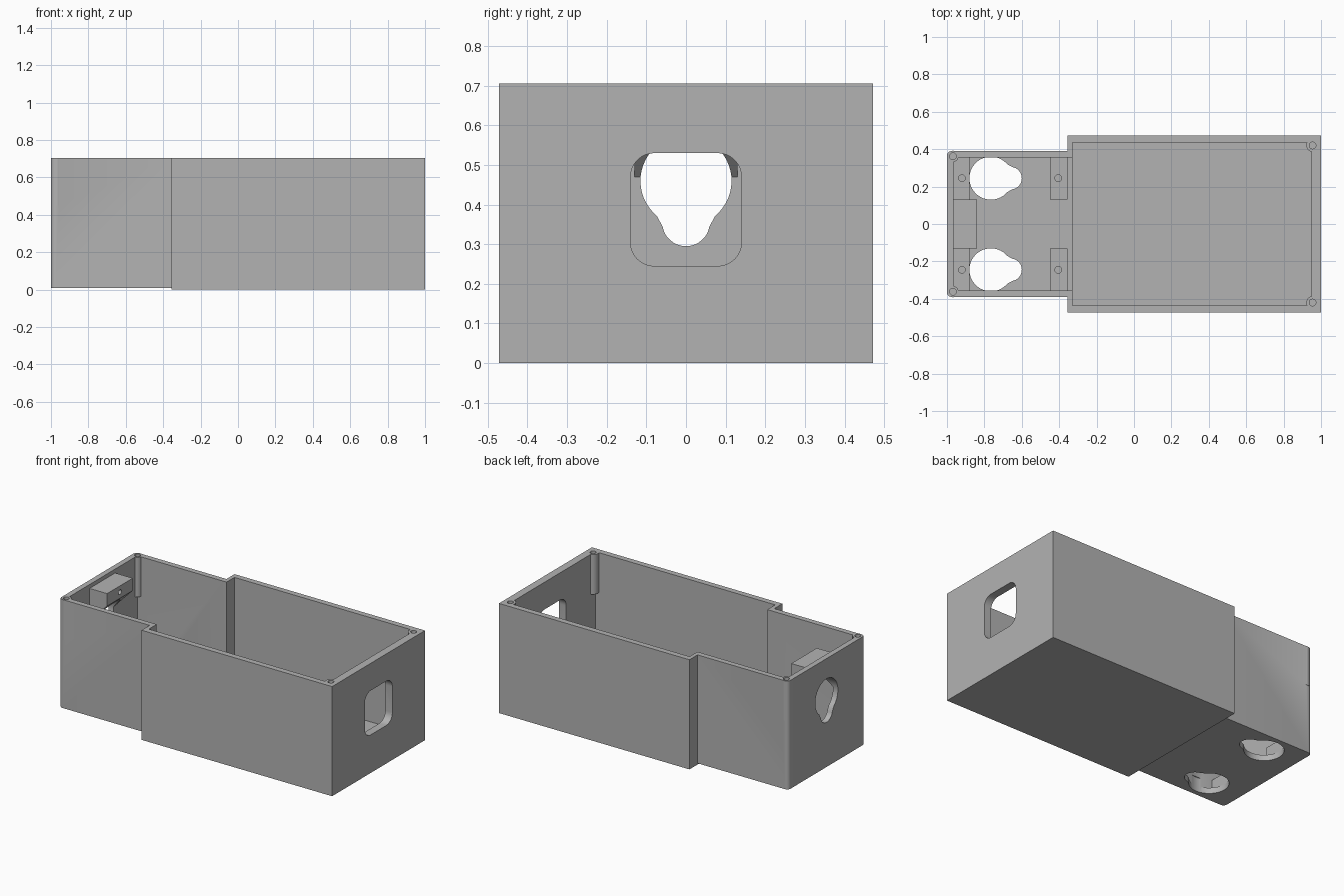
import bpy, bmesh, math

if "Cube" in bpy.data.objects:
    bpy.data.objects.remove(bpy.data.objects["Cube"], do_unlink=True)

grey = bpy.data.materials.new("matte grey plastic")
grey.use_nodes = True
grey.diffuse_color = (0.45, 0.45, 0.45, 1)
grey.node_tree.nodes["Principled BSDF"].inputs["Base Color"].default_value = (0.45, 0.45, 0.45, 1)

TOP, FLOOR = 0.705, 0.035


def prism(name, outline, lo, hi, axis="z"):
    """Extrude a 2D outline along one axis: (x, y), (y, z) or (x, z) points."""
    place = {"x": lambda p, t: (t, p[0], p[1]),
             "y": lambda p, t: (p[0], t, p[1]),
             "z": lambda p, t: (p[0], p[1], t)}[axis]
    bm = bmesh.new()
    ends = [[bm.verts.new(place(p, t)) for p in outline] for t in (lo, hi)]
    for ring in ends:
        bm.faces.new(ring)
    n = len(outline)
    for i in range(n):
        j = (i + 1) % n
        bm.faces.new((ends[0][i], ends[0][j], ends[1][j], ends[1][i]))
    bmesh.ops.recalc_face_normals(bm, faces=bm.faces)
    mesh = bpy.data.meshes.new(name)
    bm.to_mesh(mesh)
    bm.free()
    mesh.materials.append(grey)
    obj = bpy.data.objects.new(name, mesh)
    bpy.context.collection.objects.link(obj)
    return obj


def rect(u0, u1, v0, v1):
    return [(u0, v0), (u1, v0), (u1, v1), (u0, v1)]


def arc(u, v, r, start, end, steps):
    angles = [math.radians(start + (end - start) * i / steps) for i in range(steps + 1)]
    return [(u + r * math.cos(a), v + r * math.sin(a)) for a in angles]


def circle(u, v, r):
    return arc(u, v, r, 0, 360, 24)[:-1]


def rounded_rect(u0, u1, v0, v1, r):
    corners = [(u1 - r, v1 - r), (u0 + r, v1 - r), (u0 + r, v0 + r), (u1 - r, v0 + r)]
    return [p for i, (u, v) in enumerate(corners) for p in arc(u, v, r, 90 * i, 90 * i + 90, 8)]


def keyhole(u, v):
    """Wide circle at (u, v) with a narrow end toward +u."""
    return arc(u, v, 0.115, 40, 320, 40) + arc(u + 0.105, v, 0.06, -80, 80, 20)


def combine(target, tool, operation):
    """Apply one boolean and discard the tool object."""
    mod = target.modifiers.new("boolean", "BOOLEAN")
    mod.operation, mod.solver, mod.object = operation, "EXACT", tool
    bpy.context.view_layer.objects.active = target
    bpy.ops.object.modifier_apply(modifier=mod.name)
    bpy.data.objects.remove(tool, do_unlink=True)


def add(target, *args):
    combine(target, prism("addition", *args), "UNION")


def cut(target, *args):
    combine(target, prism("cutter", *args), "DIFFERENCE")


# Open case: wide body and narrower neck, hollowed from above
case = prism("open_case", rect(-0.355, 1, -0.472, 0.472), 0, TOP)
add(case, rounded_rect(-1, -0.3, -0.39, 0.39, 0.025), 0.008, TOP)
cut(case, rect(-0.33, 0.95, -0.435, 0.435), FLOOR, 1)
cut(case, rect(-0.965, -0.2, -0.355, 0.355), FLOOR + 0.01, 1)

# Corner screw posts with pilot holes
for side in (1, -1):
    for x, y in ((0.955, 0.42), (-0.968, 0.362)):
        add(case, circle(x, side * y, 0.034 if x > 0 else 0.03), 0.45, TOP)
        cut(case, circle(x, side * y, 0.018), 0.5, 1)

# Cable window in the wide end
cut(case, rounded_rect(-0.14, 0.14, 0.245, 0.53, 0.06), 0.9, 1.1, "x")

# Hanging keyholes in the neck floor and end wall
for side in (1, -1):
    cut(case, keyhole(-0.765, side * 0.245), -0.1, 0.1)
wall_keyhole = [(-v, -u) for u, v in keyhole(-0.46, 0)]
cut(case, wall_keyhole, -1.1, -0.9, "x")

# Bracket above the end keyhole, sloping back to the wall
bracket = prism("end_bracket", [(-0.97, 0.68), (-0.84, 0.68), (-0.84, 0.6), (-0.97, 0.465)],
                -0.13, 0.13, "y")
cut(bracket, wall_keyhole, -1.1, -0.8, "x")
cut(bracket, circle(0, 0.64, 0.016), -0.92, -0.8, "x")

# Floor pads with screw holes, and the low rib joining the inner pair
parts = [case, bracket]
for side, label in ((1, "left"), (-1, "right")):
    for x0, x1, place in ((-0.968, -0.88, "outer"), (-0.45, -0.355, "inner")):
        y0, y1 = sorted((side * 0.13, side * 0.358))
        pad = prism(f"{label}_{place}_pad", rect(x0, x1, y0, y1), FLOOR, 0.12)
        cut(pad, circle(-0.92 if x0 < -0.9 else -0.405, side * 0.245, 0.018), 0.05, 0.2)
        parts.append(pad)
parts.append(prism("floor_rib", rect(-0.45, -0.355, -0.13, 0.13), FLOOR, 0.053))

# Smooth the round walls while keeping the edges crisp
bpy.ops.object.select_all(action="DESELECT")
for part in parts:
    part.select_set(True)
bpy.context.view_layer.objects.active = case
bpy.ops.object.shade_smooth_by_angle(angle=math.radians(30))
